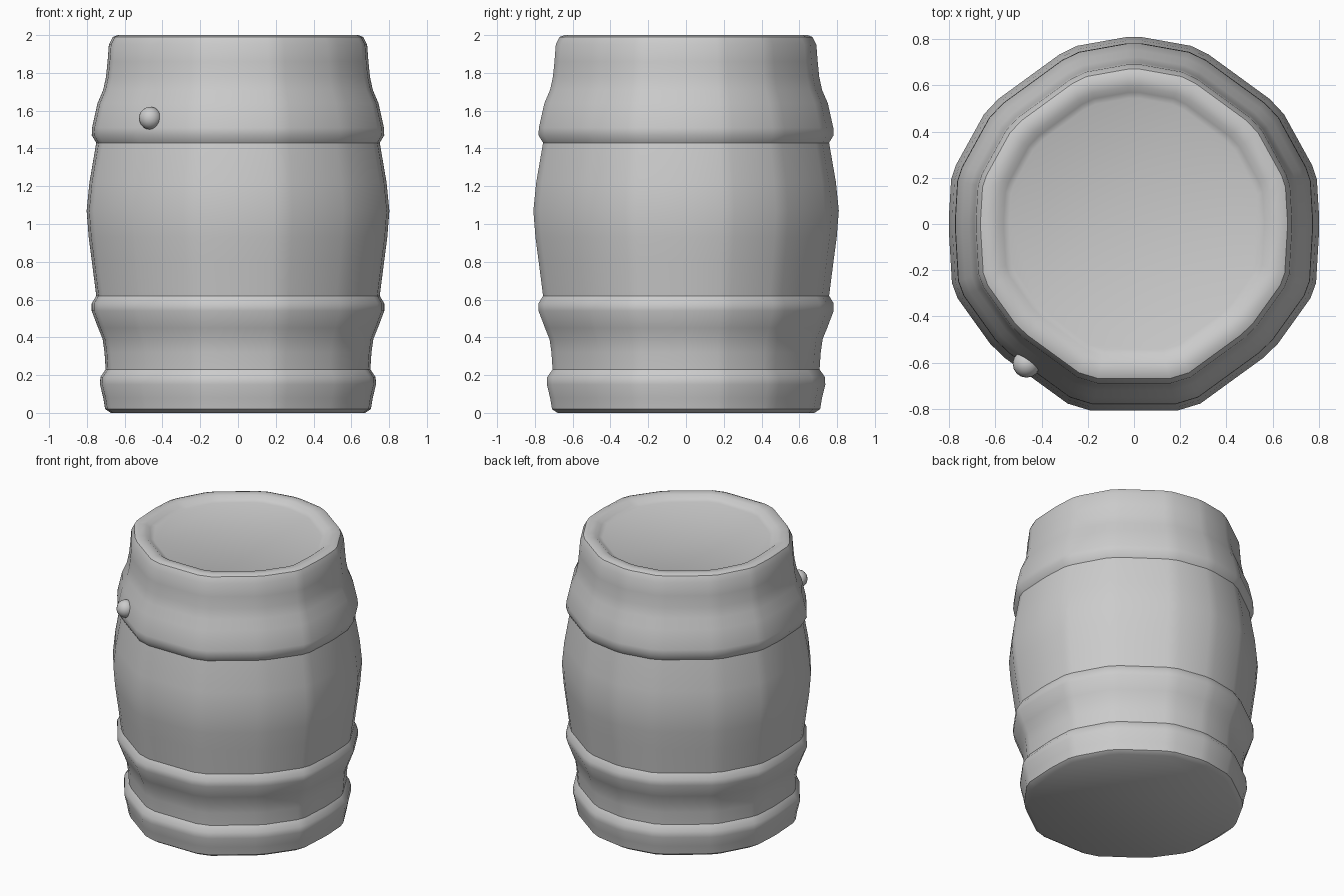
import bpy, bmesh
from mathutils import Vector

if "Cube" in bpy.data.objects:
    bpy.data.objects.remove(bpy.data.objects["Cube"])

# Faceted cross-section of the barrel at its widest, right half from back to front
half = [(0, 0.815), (0.28, 0.765), (0.63, 0.51), (0.79, 0.22), (0.803, 0),
        (0.786, -0.29), (0.60, -0.55), (0.245, -0.808)]
outline = half + [(-x, y) for x, y in reversed(half) if x > 0]

# Side profile (half width, height): base, three hoops, belly and recessed top
profile = [(0.675, 0.0), (0.705, 0.02), (0.715, 0.08), (0.732, 0.15), (0.73, 0.19),
           (0.702, 0.23), (0.708, 0.32), (0.718, 0.39), (0.742, 0.45),
           (0.776, 0.54), (0.776, 0.58), (0.752, 0.62), (0.775, 0.80),
           (0.792, 0.93), (0.803, 1.07), (0.788, 1.22), (0.752, 1.43),
           (0.776, 1.47), (0.774, 1.51), (0.745, 1.64), (0.715, 1.71),
           (0.700, 1.78), (0.692, 1.86), (0.685, 1.95), (0.665, 1.99),
           (0.64, 2.0), (0.59, 1.995), (0.565, 1.975), (0.54, 1.965)]


def loft(name, section, rings, width):
    """Stack scaled copies of a section and close both ends."""
    bm = bmesh.new()
    loops = [[bm.verts.new((x * r / width, y * r / width, z)) for x, y in section]
             for r, z in rings]
    n = len(section)
    for a, b in zip(loops, loops[1:]):
        for i in range(n):
            bm.faces.new((a[i], a[(i + 1) % n], b[(i + 1) % n], b[i]))
    bm.faces.new(loops[0])
    bm.faces.new(loops[-1])
    bmesh.ops.recalc_face_normals(bm, faces=bm.faces)
    return finish(name, bm)


def finish(name, bm):
    mesh = bpy.data.meshes.new(name)
    bm.to_mesh(mesh)
    bm.free()
    obj = bpy.data.objects.new(name, mesh)
    bpy.context.collection.objects.link(obj)
    bpy.ops.object.select_all(action='DESELECT')
    obj.select_set(True)
    bpy.context.view_layer.objects.active = obj
    bpy.ops.object.shade_smooth_by_angle(angle=0.61)
    return obj


def soften(points, t=0.12):
    """Cut each corner of the outline so the staves meet gently."""
    result = []
    for i, p in enumerate(points):
        p = Vector(p)
        before, after = Vector(points[i - 1]), Vector(points[(i + 1) % len(points)])
        result += [p.lerp(before, t), p.lerp(after, t)]
    return result


# Barrel shell with hoops and recessed lid
loft("barrel", soften(outline), profile, 0.803)

# Small bung on the front left of the upper hoop
bm = bmesh.new()
bmesh.ops.create_uvsphere(bm, u_segments=16, v_segments=10, radius=0.06)
bung = finish("bung", bm)
bung.location = (-0.465, -0.605, 1.56)
